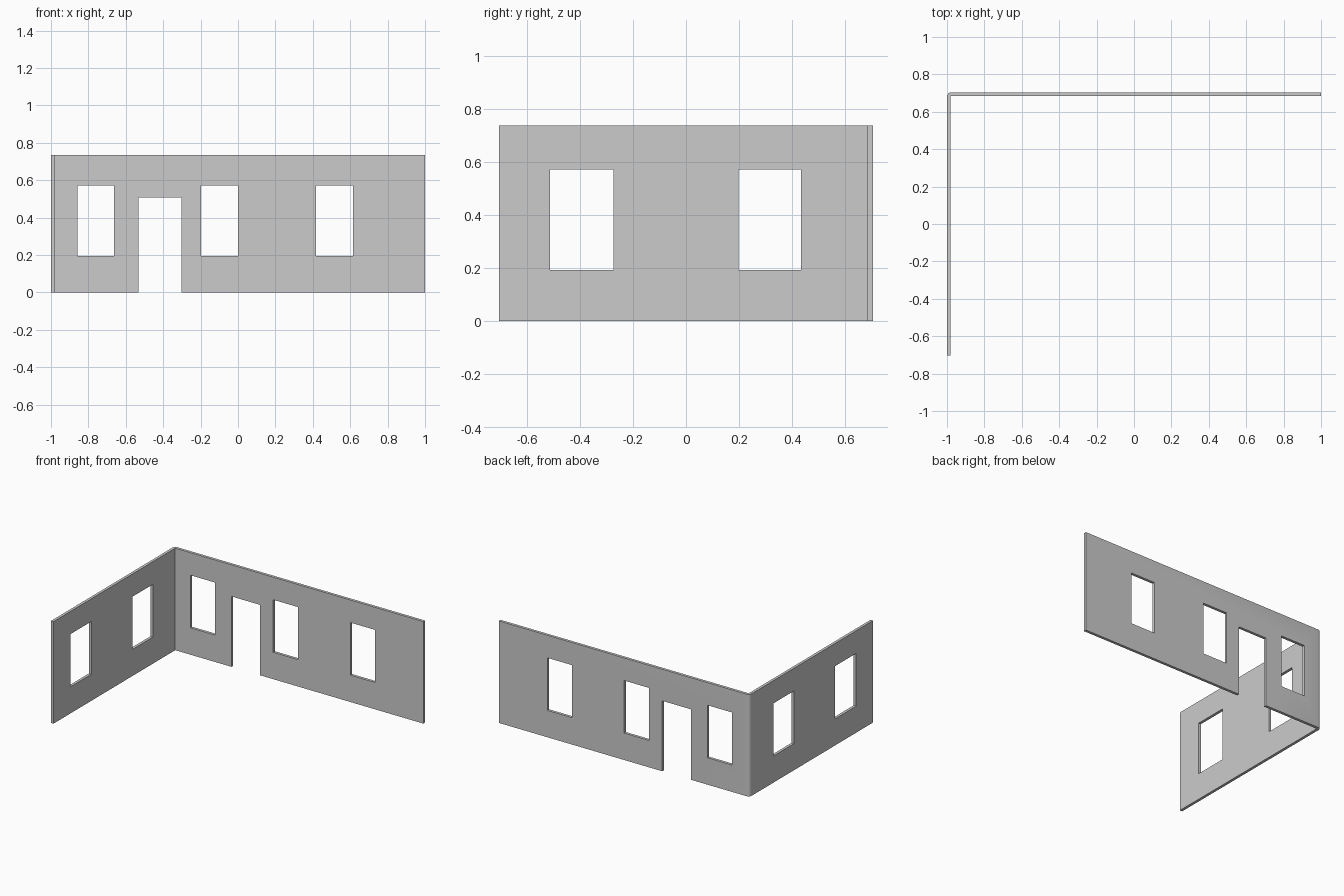
import bpy, bmesh
from math import cos, sin, pi

if "Cube" in bpy.data.objects:
    bpy.data.objects.remove(bpy.data.objects["Cube"])

X, Y, H, T = 1.0, 0.704, 0.736, 0.02   # half length, half depth, height, thickness
R = 0.024                              # outer corner radius


def make_object(name, bm):
    bmesh.ops.recalc_face_normals(bm, faces=bm.faces)
    mesh = bpy.data.meshes.new(name)
    bm.to_mesh(mesh)
    bm.free()
    obj = bpy.data.objects.new(name, mesh)
    bpy.context.collection.objects.link(obj)
    return obj


def add_box(bm, x0, x1, y0, y1, z0, z1):
    verts = bmesh.ops.create_cube(bm, size=1)["verts"]
    for v in verts:
        v.co.x = x1 if v.co.x > 0 else x0
        v.co.y = y1 if v.co.y > 0 else y0
        v.co.z = z1 if v.co.z > 0 else z0


# L-shaped wall footprint with a rounded outer corner
profile = [(-X, -Y), (-X + T, -Y), (-X + T, Y - T), (X, Y - T), (X, Y)]
for i in range(6):
    a = pi / 2 + i * pi / 10
    profile.append((-X + R + R * cos(a), Y - R + R * sin(a)))

bm = bmesh.new()
base = bm.faces.new([bm.verts.new((x, y, 0)) for x, y in profile])
top = bmesh.ops.extrude_face_region(bm, geom=[base], use_keep_orig=True)["geom"]
bmesh.ops.translate(bm, vec=(0, 0, H),
                    verts=[g for g in top if isinstance(g, bmesh.types.BMVert)])
walls = make_object("corner_walls", bm)

# Window and doorway openings
bm = bmesh.new()
for x0, x1 in ((-0.859, -0.663), (-0.198, 0.0), (0.418, 0.614)):
    add_box(bm, x0, x1, Y - 0.1, Y + 0.1, 0.194, 0.573)
add_box(bm, -0.532, -0.303, Y - 0.1, Y + 0.1, -0.1, 0.508)
for y0, y1 in ((-0.512, -0.273), (0.198, 0.433)):
    add_box(bm, -X - 0.1, -X + 0.1, y0, y1, 0.192, 0.572)
cutter = make_object("opening_cutter", bm)
cutter.hide_render = True

# Cut the openings and bake the result
mod = walls.modifiers.new("openings", "BOOLEAN")
mod.operation = "DIFFERENCE"
mod.solver = "EXACT"
mod.object = cutter
bpy.context.view_layer.objects.active = walls
walls.select_set(True)
bpy.ops.object.modifier_apply(modifier=mod.name)
bpy.data.objects.remove(cutter)
bpy.ops.object.shade_smooth_by_angle(angle=pi / 6)
